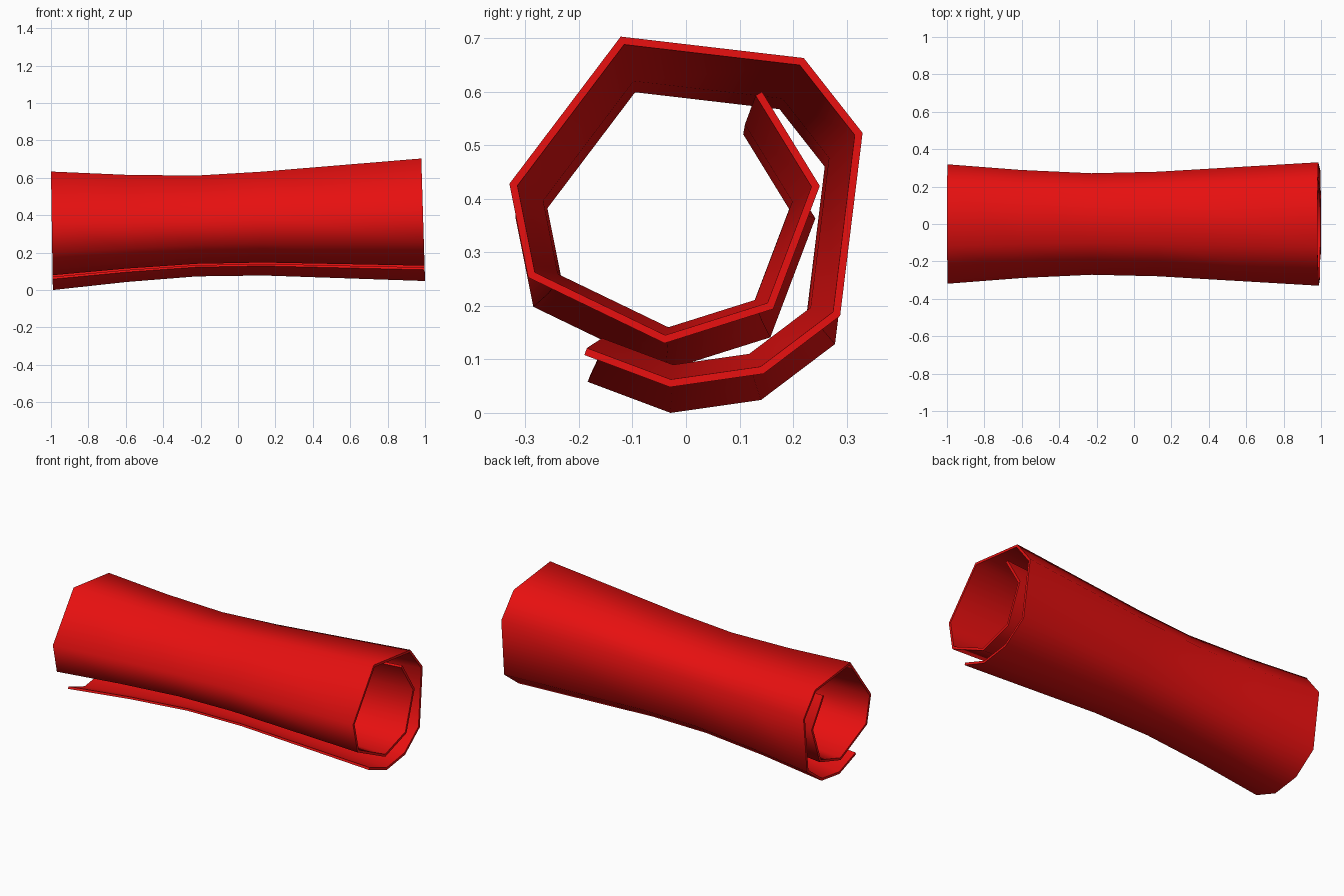
import bpy, bmesh
from mathutils import Vector

if "Cube" in bpy.data.objects:
    bpy.data.objects.remove(bpy.data.objects["Cube"])

# Spiral outline (y, z) at the right-hand end: loose flap -> inner end
SPIRAL = [(-0.19, 0.11), (-0.03, 0.05), (0.145, 0.075), (0.288, 0.183),
          (0.33, 0.525), (0.22, 0.665), (-0.122, 0.705), (-0.33, 0.43),
          (-0.295, 0.255), (-0.04, 0.132), (0.163, 0.196), (0.25, 0.426),
          (0.142, 0.602)]
CENTRE_Z = 0.3775
THICK = 0.014

# Stations along the roll: x at bottom, x at top, scale, centre height
STATIONS = [(-0.99, -1.0, 0.967, 0.3185), (-0.595, -0.605, 0.875, 0.3315),
            (-0.22, -0.23, 0.822, 0.344), (0.135, 0.125, 0.847, 0.357),
            (1.0, 0.98, 1.0, 0.3775)]


def offset_inwards(points, d):
    """Mitred offset to the left of an open polyline."""
    pts = [Vector(p) for p in points]
    dirs = [(b - a).normalized() for a, b in zip(pts, pts[1:])]
    normals = [Vector((-t.y, t.x)) for t in dirs]
    out = []
    for i, p in enumerate(pts):
        n0 = normals[max(i - 1, 0)]
        n1 = normals[min(i, len(normals) - 1)]
        m = (n0 + n1).normalized()
        out.append(p + m * d / m.dot(n0))
    return out


# Closed cross-section of the sheet: outer face, then inner face back again
loop = [Vector(p) for p in SPIRAL] + offset_inwards(SPIRAL, THICK)[::-1]
n = len(loop)
half = len(SPIRAL)

# Loft the cross-section along x
bm = bmesh.new()
rings = []
for xb, xt, s, cz in STATIONS:
    ring = []
    for p in loop:
        t = (p.y - 0.05) / 0.655
        ring.append(bm.verts.new((xb + (xt - xb) * t, p.x * s,
                                  cz + (p.y - CENTRE_Z) * s)))
    rings.append(ring)
for a, b in zip(rings, rings[1:]):
    for i in range(n):
        j = (i + 1) % n
        bm.faces.new((a[i], a[j], b[j], b[i]))

# Rims at both ends
for ring in (rings[0], rings[-1]):
    for i in range(half - 1):
        bm.faces.new((ring[i], ring[i + 1], ring[n - 2 - i], ring[n - 1 - i]))
bmesh.ops.recalc_face_normals(bm, faces=bm.faces)

# Stand on the ground
low = min(v.co.z for v in bm.verts)
bmesh.ops.translate(bm, verts=bm.verts, vec=(0, 0, -low))

mesh = bpy.data.meshes.new("rolled_sheet")
bm.to_mesh(mesh)
bm.free()
roll = bpy.data.objects.new("rolled_sheet", mesh)
bpy.context.collection.objects.link(roll)

# Red material, smooth sides with crisp rims
red = bpy.data.materials.new("red")
red.diffuse_color = (0.8, 0.005, 0.005, 1)
red.use_nodes = True
red.node_tree.nodes["Principled BSDF"].inputs["Base Color"].default_value = red.diffuse_color
mesh.materials.append(red)
bpy.context.view_layer.objects.active = roll
roll.select_set(True)
bpy.ops.object.shade_smooth_by_angle(angle=1.25)
